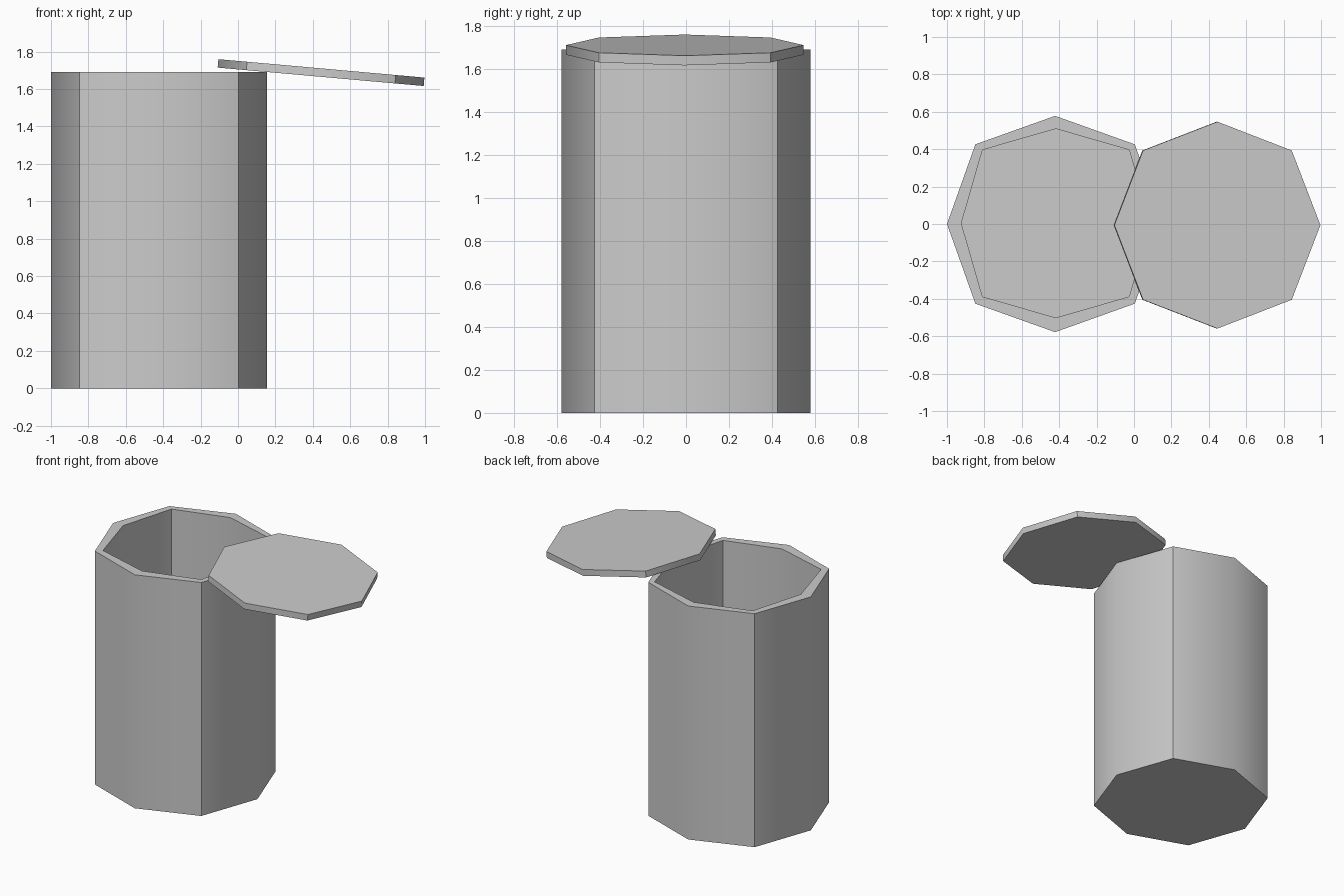
import bpy, bmesh, math
from mathutils import Matrix

if "Cube" in bpy.data.objects:
    bpy.data.objects.remove(bpy.data.objects["Cube"])


def octagon(bm, axis_r, diag, z, cx=0.0, cy=0.0):
    """Ring of 8 vertices: axis corners at axis_r, diagonal corners at (diag, diag)."""
    ring = []
    for i in range(8):
        r = axis_r if i % 2 == 0 else diag * math.sqrt(2)
        a = i * math.pi / 4
        ring.append(bm.verts.new((cx + r * math.cos(a), cy + r * math.sin(a), z)))
    return ring


def bridge(bm, a, b):
    for i in range(8):
        j = (i + 1) % 8
        bm.faces.new((a[i], a[j], b[j], b[i]))


def build(name, rings, matrix):
    """Closed solid from stacked rings, capped at the first and last."""
    bm = bmesh.new()
    loops = [octagon(bm, *r) for r in rings]
    for a, b in zip(loops, loops[1:]):
        bridge(bm, a, b)
    bm.faces.new(list(reversed(loops[0])))
    bm.faces.new(loops[-1])
    bmesh.ops.recalc_face_normals(bm, faces=bm.faces)
    mesh = bpy.data.meshes.new(name)
    bm.to_mesh(mesh)
    bm.free()
    obj = bpy.data.objects.new(name, mesh)
    bpy.context.collection.objects.link(obj)
    obj.matrix_world = matrix
    bpy.ops.object.select_all(action='DESELECT')
    obj.select_set(True)
    bpy.context.view_layer.objects.active = obj
    bpy.ops.object.shade_smooth_by_angle(angle=math.radians(45))
    return obj


# Hollow container: outer wall, rim, inner wall, floor
build("container", [
    (0.578, 0.426, 0.0),
    (0.578, 0.426, 1.69),
    (0.505, 0.392, 1.69, 0.004, 0.004),
    (0.505, 0.392, 0.07, 0.004, 0.004),
], Matrix.Translation((-0.422, 0, 0)))

# Lid resting tilted on the right of the rim
build("lid", [
    (0.553, 0.399, -0.0225),
    (0.553, 0.399, 0.0225),
], Matrix.Translation((0.444, -0.006, 1.688)) @ Matrix.Rotation(math.radians(5.1), 4, 'Y'))
